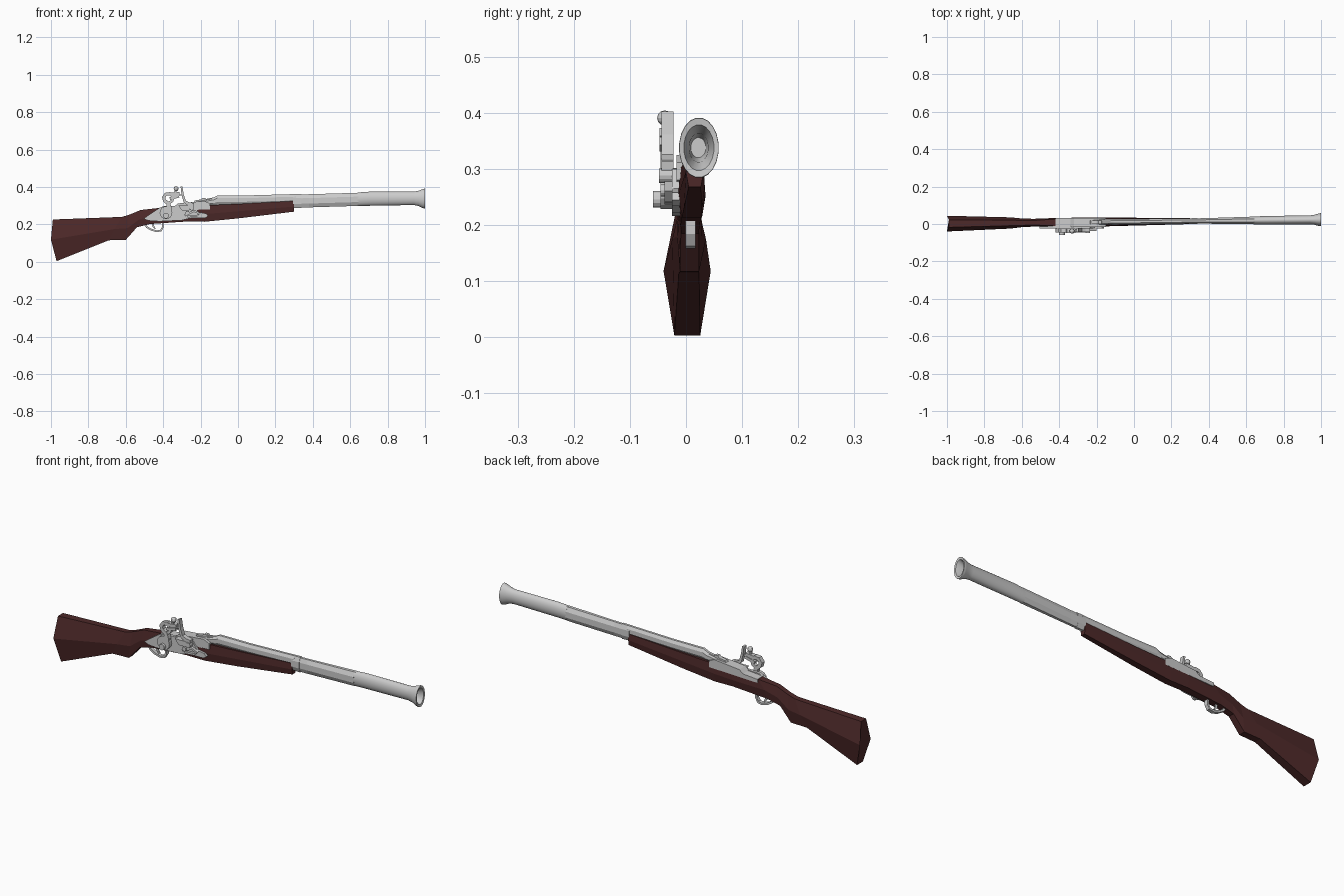
import bpy, bmesh, math
from mathutils import Vector


def yc(x):
    # The whole gun is yawed slightly: centre line drifts in y
    return 0.0125 + 0.0105 * x


def loft(name, rings, mat=None, smooth=False):
    bm = bmesh.new()
    vs = [[bm.verts.new(p) for p in r] for r in rings]
    n = len(vs[0])
    for a, b in zip(vs, vs[1:]):
        for i in range(n):
            bm.faces.new((a[i], a[(i + 1) % n], b[(i + 1) % n], b[i]))
    bm.faces.new(vs[0])
    bm.faces.new(vs[-1][::-1])
    bmesh.ops.recalc_face_normals(bm, faces=bm.faces)
    me = bpy.data.meshes.new(name)
    bm.to_mesh(me)
    bm.free()
    ob = bpy.data.objects.new(name, me)
    bpy.context.collection.objects.link(ob)
    if mat:
        me.materials.append(mat)
    if smooth:
        bpy.ops.object.select_all(action='DESELECT')
        ob.select_set(True)
        bpy.context.view_layer.objects.active = ob
        bpy.ops.object.shade_smooth_by_angle(angle=math.radians(35))
    return ob


def plate(name, outline, y0, y1):
    return loft(name, [[(x, y, z) for x, z in outline] for y in (y0, y1)])


def disc(name, x, z, r, y0, y1, n=14):
    return plate(name, [(x + r * math.cos(2 * math.pi * i / n), z + r * math.sin(2 * math.pi * i / n))
                        for i in range(n)], y0, y1)


def ribbon(name, pts, y0, y1):
    # Bar following an (x, z, half thickness) path
    rings = []
    for i, (x, z, h) in enumerate(pts):
        a, b = pts[max(i - 1, 0)], pts[min(i + 1, len(pts) - 1)]
        d = Vector((b[0] - a[0], b[1] - a[1])).normalized()
        nx, nz = -d.y * h, d.x * h
        rings.append([(x + nx, y0, z + nz), (x + nx, y1, z + nz),
                      (x - nx, y1, z - nz), (x - nx, y0, z - nz)])
    return loft(name, rings)


wood = bpy.data.materials.new("dark_wood")
wood.diffuse_color = (0.075, 0.022, 0.022, 1)

# Stock: six-sided sections, each (x, z, half width) at bottom, middle, top
stock = [
    ((-0.97, 0.003, 0.023), (-1.0, 0.118, 0.042), (-0.99, 0.226, 0.02)),
    ((-0.69, 0.115, 0.018), (-0.66, 0.175, 0.03), (-0.62, 0.24, 0.014)),
    ((-0.60, 0.117, 0.017), (-0.59, 0.18, 0.022), (-0.58, 0.252, 0.013)),
    ((-0.54, 0.185, 0.016), (-0.53, 0.225, 0.021), (-0.52, 0.277, 0.013)),
    ((-0.47, 0.202, 0.017), (-0.46, 0.245, 0.023), (-0.42, 0.288, 0.018)),
    ((-0.28, 0.215, 0.018), (-0.28, 0.25, 0.025), (-0.28, 0.293, 0.022)),
    ((-0.18, 0.214, 0.018), (-0.18, 0.255, 0.024), (-0.18, 0.302, 0.02)),
    ((0.0, 0.232, 0.016), (0.0, 0.27, 0.021), (0.0, 0.309, 0.017)),
    ((0.30, 0.268, 0.011), (0.30, 0.295, 0.016), (0.30, 0.325, 0.013)),
]
rings = []
for b, m, t in stock:
    rings.append([(x, yc(x) + s * w, z) for s, (x, z, w) in
                  ((-1, b), (-1, m), (-1, t), (1, t), (1, m), (1, b))])
loft("stock", rings, wood)


def tube(name, sections, n, smooth):
    # Sections: x, centre z, half width in y, half height in z
    return loft(name, [[(x, yc(x) + ry * math.cos(2 * math.pi * (i + .5) / n),
                         z + rz * math.sin(2 * math.pi * (i + .5) / n)) for i in range(n)]
                       for x, z, ry, rz in sections], None, smooth)


# Octagonal rear barrel
tube("rear_barrel", [(-0.22, 0.308, 0.015, 0.02), (-0.13, 0.322, 0.016, 0.024),
                     (-0.11, 0.33, 0.017, 0.027), (0.06, 0.331, 0.016, 0.026),
                     (0.31, 0.338, 0.015, 0.026)], 8, False)
# Barrel middle and its band
tube("barrel_band", [(0.295, 0.325, 0.016, 0.040), (0.34, 0.325, 0.017, 0.041)], 8, False)
tube("middle_barrel", [(0.30, 0.324, 0.015, 0.038), (0.38, 0.326, 0.016, 0.038),
                       (0.645, 0.334, 0.022, 0.038)], 8, False)
# Round front barrel with flared mouth and hollow bore
tube("muzzle", [(0.64, 0.334, 0.021, 0.037), (0.70, 0.337, 0.023, 0.038), (0.94, 0.339, 0.024, 0.036),
                (0.965, 0.339, 0.027, 0.041), (0.985, 0.338, 0.033, 0.05), (0.997, 0.338, 0.0355, 0.054),
                (1.0, 0.338, 0.035, 0.053), (0.998, 0.338, 0.027, 0.041),
                (0.96, 0.338, 0.017, 0.026), (0.90, 0.338, 0.0135, 0.018)], 20, True)

# Breech block and sight on top
plate("breech_block", [(-0.42, 0.272), (-0.42, 0.290), (-0.34, 0.296), (-0.32, 0.312),
                       (-0.18, 0.325), (-0.15, 0.312), (-0.15, 0.28)], -0.017, 0.033)
plate("rear_sight", [(-0.24, 0.315), (-0.23, 0.328), (-0.20, 0.333), (-0.19, 0.342),
                     (-0.175, 0.342), (-0.17, 0.335), (-0.14, 0.338), (-0.125, 0.32)], 0.001, 0.02)

# Lock plate
plate("lock_plate", [(-0.505, 0.23), (-0.48, 0.248), (-0.43, 0.282), (-0.40, 0.298), (-0.235, 0.30),
                     (-0.21, 0.265), (-0.17, 0.258), (-0.16, 0.245), (-0.175, 0.234), (-0.25, 0.234),
                     (-0.30, 0.222), (-0.42, 0.216), (-0.48, 0.220)], -0.025, -0.010)

# Cock: base, curved neck, jaws and screw knob
disc("cock_base", -0.385, 0.262, 0.034, -0.045, -0.022)
disc("cock_screw", -0.385, 0.246, 0.015, -0.059, -0.04)
ribbon("cock_neck", [(-0.385, 0.262, 0.022), (-0.368, 0.292, 0.014), (-0.373, 0.312, 0.010),
                     (-0.393, 0.327, 0.009), (-0.398, 0.345, 0.009), (-0.386, 0.361, 0.009),
                     (-0.365, 0.364, 0.009), (-0.350, 0.352, 0.008)], -0.045, -0.023)
ribbon("cock_spur", [(-0.372, 0.312, 0.008), (-0.352, 0.325, 0.007), (-0.345, 0.345, 0.006)], -0.043, -0.025)
ribbon("lower_jaw", [(-0.365, 0.338, 0.007), (-0.315, 0.350, 0.007)], -0.047, -0.023)
ribbon("upper_jaw", [(-0.365, 0.362, 0.007), (-0.312, 0.366, 0.007)], -0.047, -0.023)
ribbon("flint", [(-0.35, 0.352, 0.006), (-0.303, 0.358, 0.003)], -0.043, -0.026)
ribbon("jaw_screw", [(-0.338, 0.36, 0.006), (-0.332, 0.39, 0.006)], -0.042, -0.031)
bpy.ops.mesh.primitive_uv_sphere_add(segments=10, ring_count=6, radius=0.0135, location=(-0.331, -0.038, 0.391))
bpy.context.object.name = "jaw_screw_knob"

# Frizzen, powder pan and springs
ribbon("frizzen", [(-0.302, 0.402, 0.005), (-0.296, 0.36, 0.006), (-0.285, 0.322, 0.007),
                   (-0.262, 0.308, 0.010), (-0.237, 0.305, 0.009)], -0.044, -0.022)
plate("powder_pan", [(-0.32, 0.302), (-0.245, 0.302), (-0.262, 0.275), (-0.30, 0.275)], -0.045, -0.015)
disc("frizzen_pivot", -0.247, 0.288, 0.013, -0.048, -0.02)
disc("spring_screw", -0.27, 0.262, 0.011, -0.045, -0.02)
ribbon("frizzen_spring", [(-0.285, 0.248, 0.006), (-0.235, 0.272, 0.006), (-0.205, 0.258, 0.006),
                          (-0.22, 0.246, 0.005), (-0.27, 0.242, 0.005)], -0.038, -0.022)

# Trigger guard and trigger
ribbon("trigger_guard", [(-0.50, 0.205, 0.005), (-0.488, 0.186, 0.005), (-0.465, 0.172, 0.005),
                         (-0.435, 0.163, 0.005), (-0.412, 0.167, 0.005), (-0.402, 0.185, 0.005),
                         (-0.402, 0.215, 0.005)], -0.001, 0.017)
ribbon("trigger", [(-0.455, 0.215, 0.006), (-0.453, 0.19, 0.005), (-0.442, 0.175, 0.003)], 0.004, 0.012)
